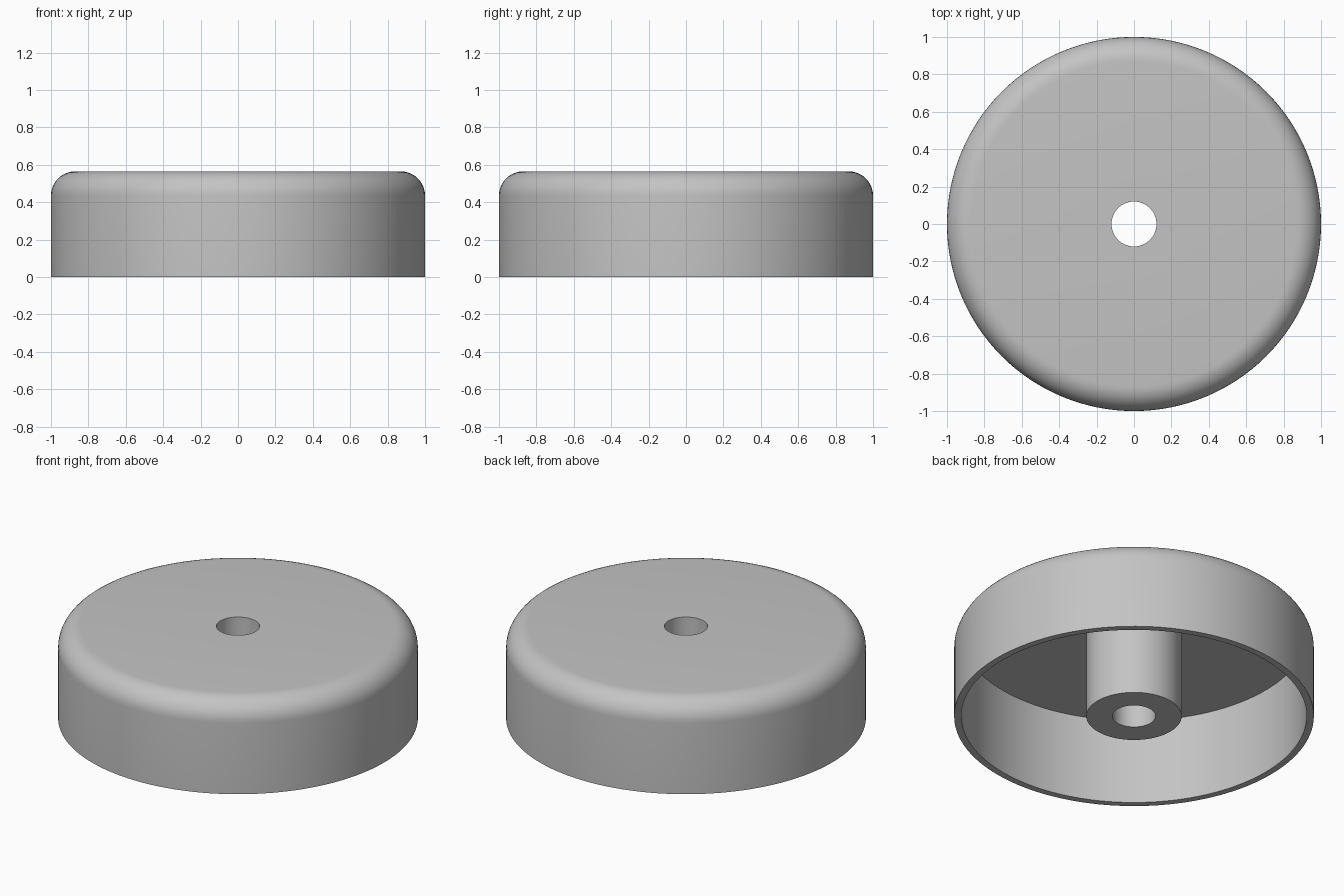
import bpy, bmesh
from math import sin, cos, pi, radians
from mathutils import Vector

cube = bpy.data.objects.get("Cube")
if cube:
    bpy.data.objects.remove(cube, do_unlink=True)

# Main dimensions
HEIGHT, OUTER, INNER = 0.565, 1.0, 0.96
CEILING, FILLET = 0.525, 0.13
BOSS, BORE = 0.265, 0.12
SEGMENTS, FILLET_STEPS = 128, 10

# Plain grey material
grey = bpy.data.materials.new("light grey")
grey.use_nodes = True
colour = (0.55, 0.55, 0.55, 1)
grey.diffuse_color = colour
grey.node_tree.nodes["Principled BSDF"].inputs["Base Color"].default_value = colour

# Closed cross-section: bore, boss, hollow underside, rim, wall, rounded top
profile = [(BORE, HEIGHT), (BORE, 0), (BOSS, 0), (BOSS, CEILING),
           (INNER, CEILING), (INNER, 0), (OUTER, 0)]
for i in range(FILLET_STEPS + 1):
    a = pi / 2 * i / FILLET_STEPS
    profile.append((OUTER - FILLET + FILLET * cos(a), HEIGHT - FILLET + FILLET * sin(a)))

# Revolve the section about the vertical axis
bm = bmesh.new()
verts = [bm.verts.new((r, 0, z)) for r, z in profile]
edges = [bm.edges.new((v, verts[(i + 1) % len(verts)])) for i, v in enumerate(verts)]
bmesh.ops.spin(bm, geom=verts + edges, cent=Vector(), axis=(0, 0, 1),
               angle=2 * pi, steps=SEGMENTS, use_merge=True)
bmesh.ops.remove_doubles(bm, verts=bm.verts, dist=0.0001)
bmesh.ops.recalc_face_normals(bm, faces=bm.faces)
mesh = bpy.data.meshes.new("round_cap")
bm.to_mesh(mesh)
bm.free()
mesh.materials.append(grey)

cap = bpy.data.objects.new("round_cap", mesh)
bpy.context.collection.objects.link(cap)
bpy.ops.object.select_all(action="DESELECT")
cap.select_set(True)
bpy.context.view_layer.objects.active = cap
bpy.ops.object.shade_smooth_by_angle(angle=radians(30))
